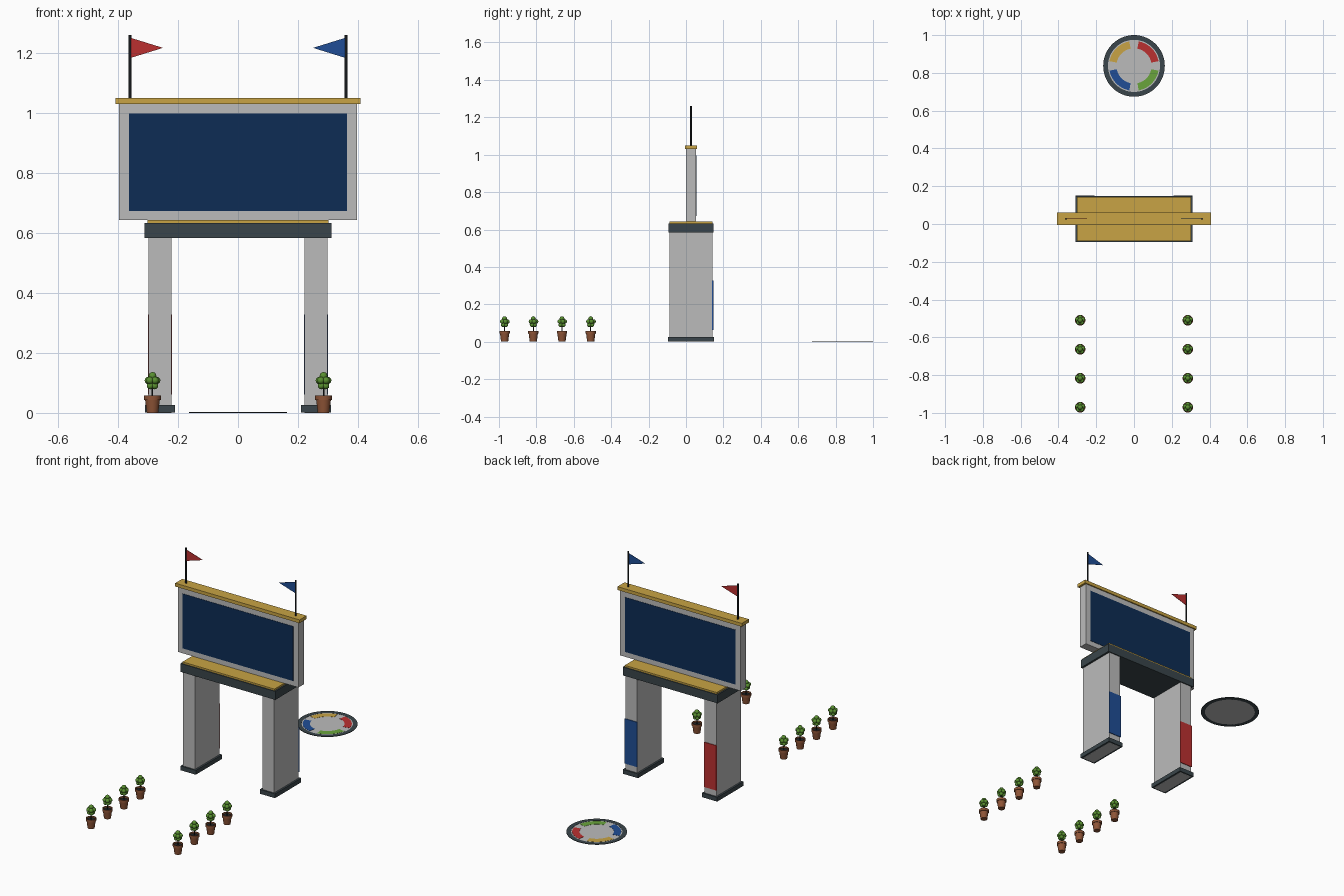
import bpy, bmesh, math
from mathutils import Matrix, Vector

if "Cube" in bpy.data.objects:
    bpy.data.objects.remove(bpy.data.objects["Cube"])

def mat(name, rgb):
    m = bpy.data.materials.new(name)
    m.diffuse_color = (*rgb, 1)
    m.use_nodes = True
    m.node_tree.nodes["Principled BSDF"].inputs["Base Color"].default_value = m.diffuse_color
    return m

GREY = mat("light_grey", (0.50, 0.50, 0.50))
SLATE = mat("dark_slate", (0.042, 0.06, 0.069))
NAVY = mat("navy", (0.004, 0.025, 0.089))
GOLD = mat("gold", (0.58, 0.37, 0.058))
RED = mat("red", (0.50, 0.03, 0.03))
BLUE = mat("blue", (0.014, 0.076, 0.305))
GREEN = mat("light_green", (0.144, 0.376, 0.045))
CLAY = mat("terracotta", (0.275, 0.09, 0.038))
LEAF = mat("leaf_green", (0.10, 0.28, 0.03))
BLACK = mat("near_black", (0.014, 0.017, 0.02))
YC = 0.027  # depth centre of the gate

def add(name, bm, mats, smooth=False):
    bmesh.ops.recalc_face_normals(bm, faces=bm.faces)
    me = bpy.data.meshes.new(name)
    bm.to_mesh(me)
    bm.free()
    for m in mats:
        me.materials.append(m)
    ob = bpy.data.objects.new(name, me)
    bpy.context.collection.objects.link(ob)
    if smooth:
        bpy.ops.object.select_all(action='DESELECT')
        ob.select_set(True)
        bpy.context.view_layer.objects.active = ob
        bpy.ops.object.shade_smooth_by_angle(angle=math.radians(35))
    return ob

def box(name, m, x, y, z):
    """Box from (min, max) ranges on each axis."""
    bm = bmesh.new()
    c = [(a + b) / 2 for a, b in (x, y, z)]
    s = [b - a for a, b in (x, y, z)]
    bmesh.ops.create_cube(bm, size=1, matrix=Matrix.Translation(c) @ Matrix.Diagonal((*s, 1)))
    return add(name, bm, [m])

def sym(half, c=0.0):
    return (c - half, c + half)

def lathe(bm, profile, segs, idx=None, a0=0.0, a1=math.tau, closed=False):
    """Revolve (r, z) points about z; idx gives a material per profile step."""
    full = abs(a1 - a0 - math.tau) < 1e-6
    n = segs if full else segs + 1
    cols = []
    for i in range(n):
        a = a0 + (a1 - a0) * i / segs
        cols.append([bm.verts.new((r * math.cos(a), r * math.sin(a), z)) for r, z in profile])
    steps = len(profile) if closed else len(profile) - 1
    for i in range(segs):
        p, q = cols[i], cols[(i + 1) % n]
        for j in range(steps):
            k = (j + 1) % len(profile)
            f = bm.faces.new((p[j], q[j], q[k], p[k]))
            f.material_index = idx[j] if idx else 0
    if not full:
        bm.faces.new(cols[0])
        bm.faces.new(cols[-1])
    bmesh.ops.remove_doubles(bm, verts=bm.verts, dist=1e-6)

# Legs with feet, and a coloured panel on the back of each
for side, s, m in (("left", -1, RED), ("right", 1, BLUE)):
    box(side + "_leg", GREY, sym(0.039, s * 0.26), sym(0.115, YC), (0, 0.59))
    box(side + "_foot", SLATE, sym(0.05, s * 0.26), sym(0.123, YC), (0.0005, 0.026))
    box(side + "_leg_panel", m, sym(0.0405, s * 0.26), (YC + 0.113, YC + 0.119), (0.062, 0.328))

# Crossbeam, gold deck, display board and its cap
box("crossbeam", SLATE, sym(0.311), sym(0.121, YC), (0.583, 0.633))
box("beam_deck", GOLD, sym(0.302), sym(0.116, YC), (0.632, 0.643))
box("display_board", GREY, sym(0.396), sym(0.026, YC), (0.643, 1.032))
box("board_cap", GOLD, sym(0.408), sym(0.033, YC), (1.03, 1.05))
for side, s in (("front", -1), ("back", 1)):
    box(side + "_screen", NAVY, sym(0.363), sym(0.0015, YC + s * 0.0265), (0.673, 0.997))

# Poles and pennants pointing inwards
for side, s, m in (("left", -1, RED), ("right", 1, BLUE)):
    bm = bmesh.new()
    lathe(bm, [(0, 1.045), (0.0045, 1.045), (0.0045, 1.26), (0, 1.26)], 12)
    pole = add(side + "_pole", bm, [BLACK], True)
    pole.location = (s * 0.36, YC, 0)
    bm = bmesh.new()
    tri = [(s * 0.358, 1.25), (s * 0.358, 1.183), (s * 0.25, 1.2165)]
    f = bm.faces.new([bm.verts.new((x, YC - 0.001, z)) for x, z in tri])
    ext = bmesh.ops.extrude_face_region(bm, geom=[f])
    bmesh.ops.translate(bm, vec=(0, 0.002, 0),
                        verts=[g for g in ext["geom"] if isinstance(g, bmesh.types.BMVert)])
    add(side + "_pennant", bm, [m])

# Ground medallion: grey disc, slate rim, four coloured arcs
MED = (0, 0.837, 0)
bm = bmesh.new()
lathe(bm, [(0, 0), (0.14, 0), (0.14, 0.002), (0, 0.002)], 64)
add("medallion_disc", bm, [GREY]).location = MED
bm = bmesh.new()
lathe(bm, [(0.138, 0), (0.163, 0), (0.163, 0.003), (0.138, 0.003)], 64, closed=True)
add("medallion_rim", bm, [SLATE]).location = MED
for k, (nm, m) in enumerate((("red", RED), ("gold", GOLD), ("blue", BLUE), ("green", GREEN))):
    bm = bmesh.new()
    a = math.radians(90 * k)
    lathe(bm, [(0.093, 0.001), (0.132, 0.001), (0.132, 0.003), (0.093, 0.003)], 14,
          a0=a + math.radians(11), a1=a + math.radians(79), closed=True)
    add(nm + "_medallion_arc", bm, [m]).location = MED

# Potted shrub: pot, soil, stem and leaf clumps
bm = bmesh.new()
lathe(bm, [(0, 0), (0.019, 0), (0.0245, 0.043), (0.028, 0.043), (0.028, 0.058),
           (0.024, 0.058), (0.023, 0.05), (0, 0.05)], 20, idx=[0, 0, 0, 0, 0, 0, 1])
lathe(bm, [(0.0025, 0.048), (0.0025, 0.1)], 8, idx=[1])
clumps = [((0, 0, 0.123), 0.0135)]
for count, dist, z, r, turn in ((5, 0.015, 0.108, 0.0125, 0.3), (4, 0.011, 0.09, 0.0115, 0.8)):
    for i in range(count):
        a = turn + math.tau * i / count
        clumps.append(((dist * math.cos(a), dist * math.sin(a), z), r))
for c, r in clumps:
    new = bmesh.ops.create_icosphere(bm, subdivisions=2, radius=r, matrix=Matrix.Translation(c))
    for f in {f for v in new["verts"] for f in v.link_faces}:
        f.material_index = 2
shrub = add("potted_shrub", bm, [CLAY, BLACK, LEAF], True)

# Two rows of four shrubs sharing one mesh
for s in (-1, 1):
    for i in range(4):
        ob = shrub if (s, i) == (-1, 0) else shrub.copy()
        if ob is not shrub:
            ob.name = "potted_shrub_%s_%d" % ("left" if s < 0 else "right", i + 1)
            bpy.context.collection.objects.link(ob)
        ob.location = (s * 0.285, -0.97 + 0.1535 * i, 0)
